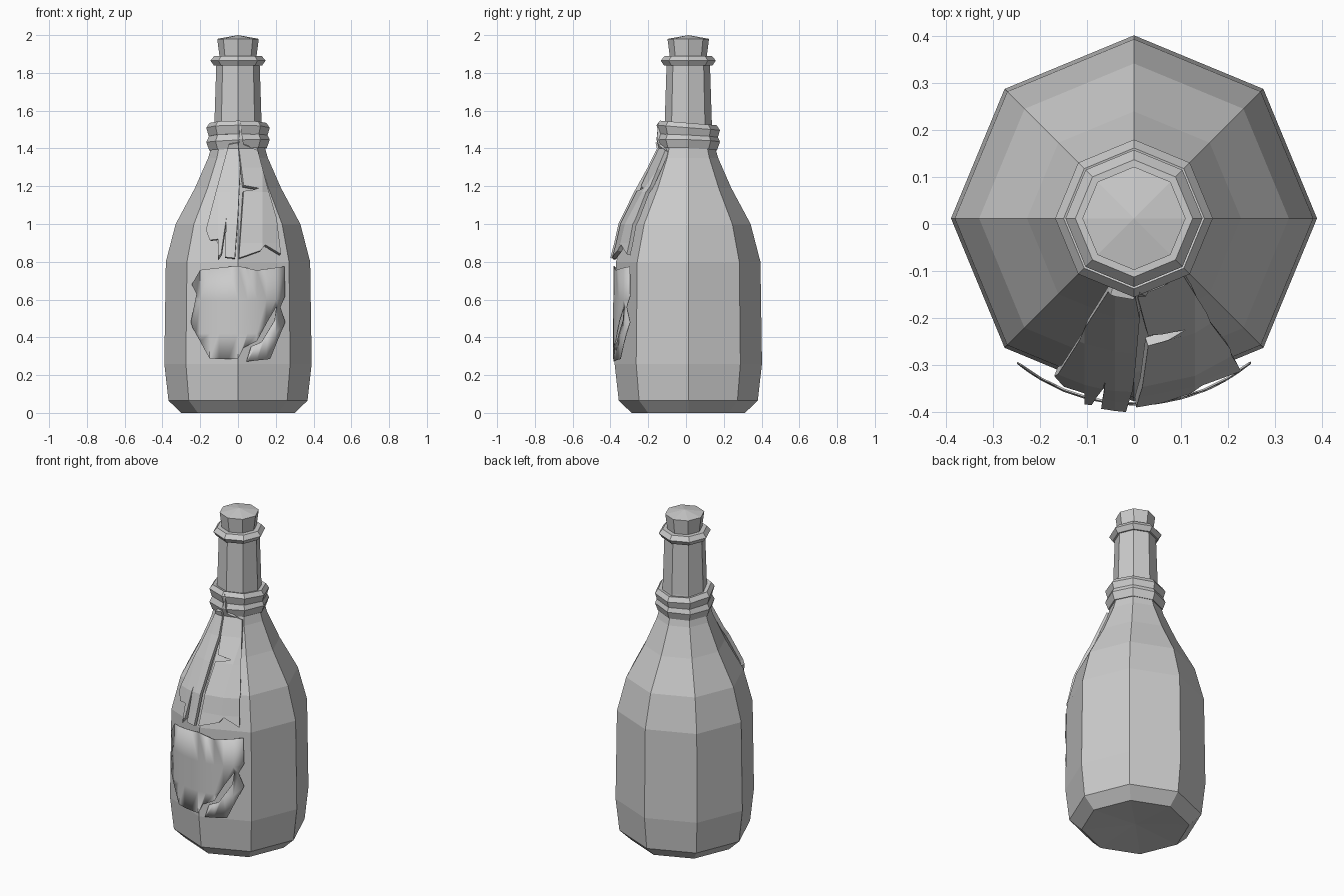
import bpy, bmesh, math
from mathutils import Vector

if "Cube" in bpy.data.objects:
    bpy.data.objects.remove(bpy.data.objects["Cube"])

CY = 0.012      # bottle axis sits slightly behind centre
SIDES = 8


def make_object(name, bm):
    me = bpy.data.meshes.new(name)
    bm.to_mesh(me)
    bm.free()
    ob = bpy.data.objects.new(name, me)
    bpy.context.collection.objects.link(ob)
    return ob


def lathe(name, profile, tilt_x=0.0, tilt_y=0.0, closed=False):
    """Eight-sided turned shape; radius 0 makes a pole."""
    bm = bmesh.new()
    rings = []
    for r, z in profile:
        if r == 0:
            rings.append([bm.verts.new((0, CY, z))] * SIDES)
            continue
        ring = []
        for i in range(SIDES):
            a = 2 * math.pi * i / SIDES
            x, y = r * math.cos(a), r * math.sin(a)
            ring.append(bm.verts.new((x, y + CY, z + tilt_x * x + tilt_y * y)))
        rings.append(ring)
    pairs = list(zip(rings, rings[1:]))
    if closed:
        pairs.append((rings[-1], rings[0]))
    for lo, hi in pairs:
        for i in range(SIDES):
            j = (i + 1) % SIDES
            bm.faces.new(list(dict.fromkeys((lo[i], lo[j], hi[j], hi[i]))))
    bmesh.ops.recalc_face_normals(bm, faces=bm.faces)
    return make_object(name, bm)


def radius_at(table, z):
    if z <= table[0][0]:
        return table[0][1]
    for (z0, r0), (z1, r1) in zip(table, table[1:]):
        if z <= z1:
            return r0 + (r1 - r0) * (z - z0) / (z1 - z0)
    return table[-1][1]


def draped(name, outline, table, x_cuts, z_cuts, thickness=0.0):
    """Cut a flat outline into cells and wrap it around the bottle front."""
    bm = bmesh.new()
    bm.faces.new([bm.verts.new((x, 0, z)) for x, z in outline])
    cuts = [(Vector((x, 0, 0)), Vector((1, 0, 0))) for x in x_cuts]
    cuts += [(Vector((0, 0, z)), Vector((0, 0, 1))) for z in z_cuts]
    for co, no in cuts:
        geom = bm.verts[:] + bm.edges[:] + bm.faces[:]
        bmesh.ops.bisect_plane(bm, geom=geom, plane_co=co, plane_no=no)
    bm.normal_update()
    for f in bm.faces:
        if f.normal.y > 0:
            f.normal_flip()
    for v in bm.verts:
        r = radius_at(table, v.co.z)
        v.co.y = CY - math.sqrt(max(r * r - v.co.x ** 2, 0.0))
    ob = make_object(name, bm)
    if thickness:
        mod = ob.modifiers.new("thickness", 'SOLIDIFY')
        mod.thickness = thickness
        mod.offset = -1
    return ob


# Glass body, neck and lip
lathe("bottle", [
    (0, 0.02), (0.30, 0.0), (0.368, 0.065), (0.39, 0.26), (0.382, 0.80),
    (0.33, 1.0), (0.228, 1.19), (0.158, 1.35), (0.135, 1.43), (0.125, 1.53),
    (0.115, 1.84), (0.127, 1.838), (0.146, 1.865), (0.125, 1.89), (0, 1.89)])

# Cork stopper
lathe("cork", [(0, 1.86), (0.097, 1.88), (0.11, 1.98), (0, 2.0)])

# Two wraps of cloth around the neck
lathe("lower_wrap", [(0.13, 1.40), (0.152, 1.395), (0.168, 1.44),
                     (0.152, 1.475), (0.12, 1.475)], 0.04, -0.03, True)
lathe("upper_wrap", [(0.12, 1.46), (0.155, 1.465), (0.168, 1.51),
                     (0.15, 1.535), (0.115, 1.525)], 0.0, -0.08, True)

# Torn cloth tails hanging down the front
cloth = [(0.82, 0.413), (0.90, 0.392), (1.0, 0.37), (1.17, 0.287),
         (1.2, 0.264), (1.4, 0.166), (1.45, 0.178), (1.53, 0.170)]
levels = (0.90, 1.0, 1.17, 1.3, 1.4, 1.45)
left = [(-0.05, 1.42), (0.0, 1.43), (0.012, 1.3), (0.0, 1.05), (-0.017, 0.82),
        (-0.07, 0.825), (-0.062, 1.03), (-0.09, 0.84), (-0.105, 0.83),
        (-0.105, 0.92), (-0.15, 0.915), (-0.17, 0.97), (-0.12, 1.16)]
draped("left_cloth_tail", left, cloth, (-0.105, -0.04), levels, 0.022)
right = [(0.012, 1.535), (0.03, 1.42), (0.105, 1.39), (0.155, 1.2),
         (0.205, 1.03), (0.228, 0.84), (0.145, 0.89), (0.12, 0.86),
         (0.005, 0.82), (0.03, 1.175), (0.075, 1.18), (0.11, 1.19),
         (0.03, 1.205), (0.005, 1.4)]
draped("right_cloth_tail", right, [(z, r - 0.01) for z, r in cloth],
       (0.06, 0.13), levels, 0.022)

# Torn paper label, curved smoothly over the facets
label = [(-0.15, 0.287), (0.0, 0.285), (0.03, 0.345), (0.10, 0.38),
         (0.16, 0.49), (0.205, 0.565), (0.195, 0.49), (0.125, 0.375),
         (0.07, 0.352), (0.045, 0.272), (0.17, 0.285), (0.25, 0.48),
         (0.225, 0.56), (0.25, 0.62), (0.245, 0.775), (0.10, 0.755),
         (0.0, 0.778), (-0.07, 0.772), (-0.20, 0.757), (-0.245, 0.68),
         (-0.22, 0.63), (-0.25, 0.48), (-0.24, 0.45)]
sheet = draped("paper_label", label, [(0.27, 0.399), (0.78, 0.396)],
               [i * 0.05 for i in range(-4, 5)], (0.42, 0.6), 0.004)
for p in sheet.data.polygons:
    p.use_smooth = True
bpy.context.view_layer.objects.active = sheet
sheet.select_set(True)
bpy.ops.object.shade_smooth_by_angle(angle=math.radians(30))
